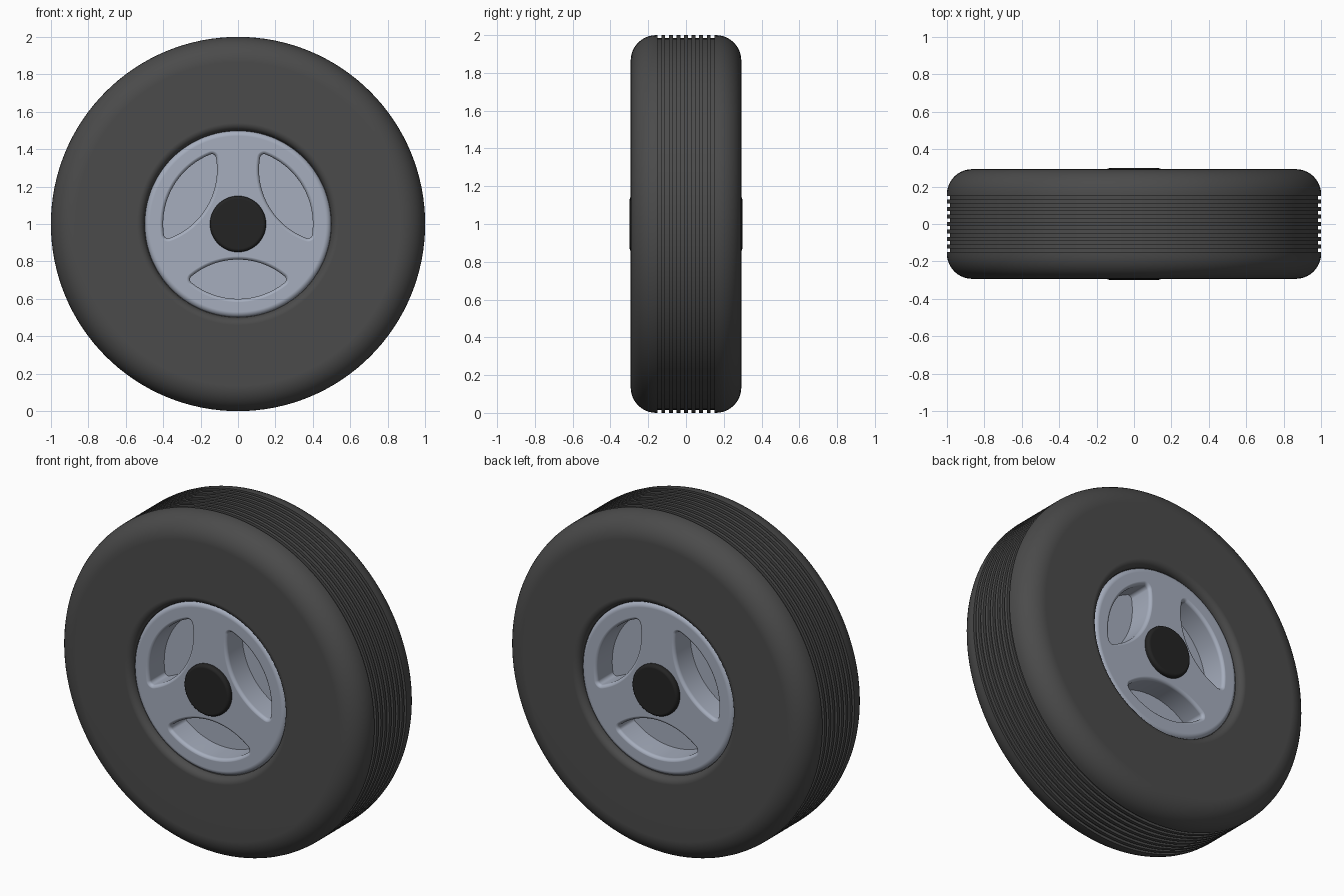
import bpy, bmesh
from math import sin, cos, pi, radians, sqrt, asin

if "Cube" in bpy.data.objects:
    bpy.data.objects.remove(bpy.data.objects["Cube"])

SEG = 128
AXLE_Z = 1.0


def material(name, rgb):
    m = bpy.data.materials.new(name)
    m.diffuse_color = (*rgb, 1)
    m.use_nodes = True
    m.node_tree.nodes["Principled BSDF"].inputs["Base Color"].default_value = m.diffuse_color
    return m


def make_object(name, bm, mat=None):
    bmesh.ops.recalc_face_normals(bm, faces=bm.faces)
    me = bpy.data.meshes.new(name)
    bm.to_mesh(me)
    bm.free()
    ob = bpy.data.objects.new(name, me)
    bpy.context.collection.objects.link(ob)
    ob.location.z = AXLE_Z
    if mat:
        me.materials.append(mat)
    return ob


def finish(ob):
    bpy.ops.object.select_all(action='DESELECT')
    ob.select_set(True)
    bpy.context.view_layer.objects.active = ob
    bpy.ops.object.shade_smooth_by_angle(angle=radians(35))
    wn = ob.modifiers.new("weighted_normals", 'WEIGHTED_NORMAL')
    wn.keep_sharp = True


def arc(cx, cy, r, a0, a1, n):
    return [(cx + r * cos(radians(a0 + (a1 - a0) * i / n)),
             cy + r * sin(radians(a0 + (a1 - a0) * i / n))) for i in range(n + 1)]


def bridge(bm, a, b):
    n = len(a)
    for i in range(n):
        bm.faces.new((a[i], a[(i + 1) % n], b[(i + 1) % n], b[i]))


def lathe(name, profile, mat, closed):
    """Revolve (radius, y) points about the axle; open profiles get end caps."""
    bm = bmesh.new()
    rings = [[bm.verts.new((r * cos(2 * pi * i / SEG), y, r * sin(2 * pi * i / SEG)))
              for i in range(SEG)] for r, y in profile]
    for a, b in zip(rings, rings[1:]):
        bridge(bm, a, b)
    if closed:
        bridge(bm, rings[-1], rings[0])
    else:
        bm.faces.new(rings[0])
        bm.faces.new(rings[-1])
    return make_object(name, bm, mat)


def mirrored(half):
    return half + [(r, -y) for r, y in reversed(half)]


rubber = material("rubber", (0.07, 0.07, 0.07))
alloy = material("alloy", (0.38, 0.42, 0.51))
black = material("black", (0.017, 0.017, 0.017))

# Tyre: rounded bead and shoulder, square grooves across the tread
side = [(0.485, -0.24)] + arc(0.54, -0.253, 0.04, 180, 270, 6) + arc(0.865, -0.158, 0.135, 270, 360, 10)
tread = []
for k in range(8):
    y = -0.15 + 0.04 * k
    tread += [(1, y), (0.984, y), (0.984, y + 0.02), (1, y + 0.02)]
tyre = lathe("tyre", side + tread + [(r, -y) for r, y in reversed(side)], rubber, True)
finish(tyre)

# Rim: solid disc with rounded edges
FACE = 0.27
rim = lathe("rim", mirrored(arc(0.47, -FACE + 0.03, 0.03, 270, 180 + 180, 6)), alloy, False)

# Pocket outline: lens of two arcs with round corners, as (base point, normal angle)
CORNER, R1, R2, D = 0.022, 0.40, 0.39, 0.58
r1, r2 = R1 - CORNER, R2 - CORNER
zi = (r1 * r1 - r2 * r2 + D * D) / (2 * D)
xi = sqrt(r1 * r1 - zi * zi)
a, b = math_a, math_b = asin(xi / r1), asin(xi / r2)


def span(t0, t1, n):
    return [t0 + (t1 - t0) * i / n for i in range(n)]


outline = [(r1 * cos(t), r1 * sin(t), t) for t in span(-pi / 2 - a, -pi / 2 + a, 24)]
outline += [(xi, -zi, t) for t in span(-pi / 2 + a, pi / 2 - b, 8)]
outline += [(r2 * cos(t), -D + r2 * sin(t), t) for t in span(pi / 2 - b, pi / 2 + b, 24)]
outline += [(-xi, -zi, t) for t in span(pi / 2 + b, 3 * pi / 2 - a, 8)]

# Pocket cutters: straight walls flaring into a soft lip, three on each side
LIP, FLOOR = 0.02, 0.12
layers = [(0, FLOOR)]
for i in range(6):
    t = radians(18 * i)
    layers.append((LIP * (1 - cos(t)), FACE + LIP * (sin(t) - 0.98)))
layers.append((LIP, FACE + 0.1))
bm = bmesh.new()
for s in (-1, 1):
    for k in range(3):
        c, sn = cos(2 * pi * k / 3), sin(2 * pi * k / 3)
        rings = []
        for off, y in layers:
            ring = []
            for px, pz, t in outline:
                x, z = px + (CORNER + off) * cos(t), pz + (CORNER + off) * sin(t)
                ring.append(bm.verts.new((x * c - z * sn, s * y, x * sn + z * c)))
            rings.append(ring)
        for p, q in zip(rings, rings[1:]):
            bridge(bm, p, q)
        bm.faces.new(rings[0])
        bm.faces.new(rings[-1])
cutter = make_object("pocket_cutter", bm, alloy)
cutter.hide_render = True

cut = rim.modifiers.new("pockets", 'BOOLEAN')
cut.operation, cut.solver, cut.object = 'DIFFERENCE', 'EXACT', cutter
bpy.context.view_layer.objects.active = rim
bpy.ops.object.modifier_apply(modifier=cut.name)
bpy.data.objects.remove(cutter)
finish(rim)

# Hub cap: dark plug showing on both sides
hub = lathe("hub_cap", mirrored(arc(0.132, -0.28, 0.018, 270, 360, 5)), black, False)
finish(hub)
